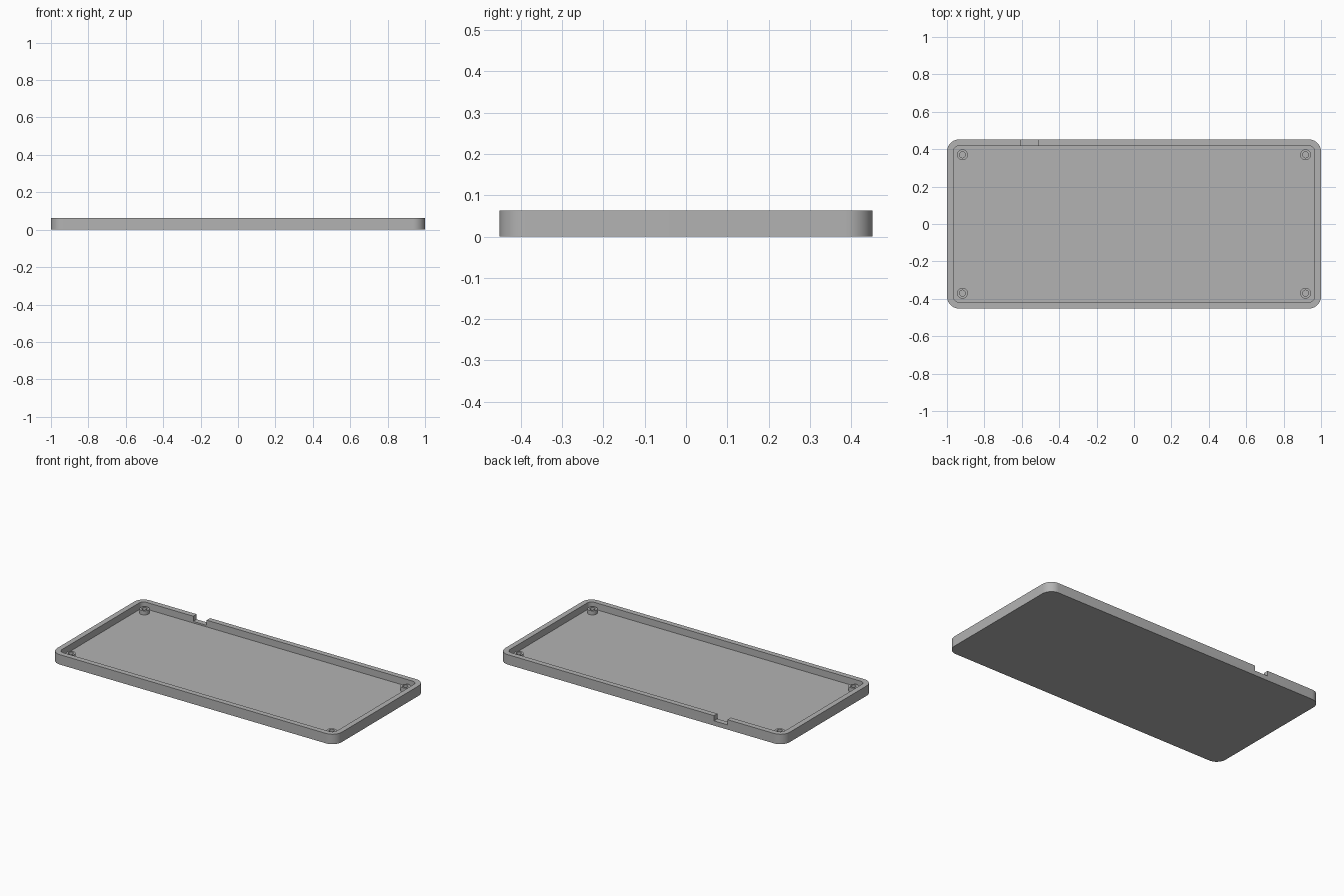
import bpy, bmesh, math

old = bpy.data.objects.get("Cube")
if old:
    bpy.data.objects.remove(old, do_unlink=True)

HEIGHT, FLOOR = 0.063, 0.02
WALL = 0.034
HALF_X, HALF_Y = 1.0, 0.452

grey = bpy.data.materials.new("plain grey")
grey.use_nodes = True
colour = (0.45, 0.45, 0.45, 1)
grey.diffuse_color = colour
grey.node_tree.nodes["Principled BSDF"].inputs["Base Color"].default_value = colour


def make_object(name, bm):
    bmesh.ops.recalc_face_normals(bm, faces=bm.faces)
    mesh = bpy.data.meshes.new(name)
    bm.to_mesh(mesh)
    bm.free()
    mesh.materials.append(grey)
    obj = bpy.data.objects.new(name, mesh)
    bpy.context.collection.objects.link(obj)
    return obj


def rounded_outline(hx, hy, r, steps=12):
    points = []
    for i, (sx, sy) in enumerate([(1, 1), (-1, 1), (-1, -1), (1, -1)]):
        for k in range(steps + 1):
            a = math.pi / 2 * (i + k / steps)
            points.append((sx * (hx - r) + r * math.cos(a), sy * (hy - r) + r * math.sin(a)))
    return points


def slab(name, outline, z0, z1):
    bm = bmesh.new()
    base = bm.faces.new([bm.verts.new((x, y, z0)) for x, y in outline])
    top = bmesh.ops.extrude_face_region(bm, geom=[base], use_keep_orig=True)
    verts = [v for v in top["geom"] if isinstance(v, bmesh.types.BMVert)]
    bmesh.ops.translate(bm, verts=verts, vec=(0, 0, z1 - z0))
    return make_object(name, bm)


def cut(target, cutter):
    mod = target.modifiers.new("cut", "BOOLEAN")
    mod.operation, mod.solver, mod.object = "DIFFERENCE", "EXACT", cutter
    bpy.context.view_layer.objects.active = target
    bpy.ops.object.modifier_apply(modifier=mod.name)
    bpy.data.objects.remove(cutter, do_unlink=True)


def smooth(obj):
    bpy.ops.object.select_all(action="DESELECT")
    obj.select_set(True)
    bpy.context.view_layer.objects.active = obj
    bpy.ops.object.shade_smooth_by_angle(angle=math.radians(30))


# Shallow tray with rounded corners
tray = slab("tray", rounded_outline(HALF_X, HALF_Y, 0.065), 0, HEIGHT)
cut(tray, slab("pocket", rounded_outline(HALF_X - WALL, HALF_Y - WALL, 0.032), FLOOR, HEIGHT + 0.1))

# Cable notch through the back wall
notch = [(-0.607, 0.435 - WALL), (-0.513, 0.435 - WALL), (-0.513, 0.5), (-0.607, 0.5)]
cut(tray, slab("notch", notch, 0.03, HEIGHT + 0.1))
smooth(tray)


# Hollow screw posts in the four corners
def screw_post(name, x, y, outer=0.029, inner=0.016, top=0.046, sides=32):
    bm = bmesh.new()
    profile = [(inner, FLOOR), (outer, FLOOR), (outer, top), (inner, top)]
    rings = []
    for r, z in profile:
        angles = [2 * math.pi * k / sides for k in range(sides)]
        rings.append([bm.verts.new((x + r * math.cos(a), y + r * math.sin(a), z)) for a in angles])
    for i in range(len(rings)):
        a, b = rings[i], rings[(i + 1) % len(rings)]
        for k in range(sides):
            n = (k + 1) % sides
            bm.faces.new((a[k], a[n], b[n], b[k]))
    smooth(make_object(name, bm))


for side, sx in (("left", 1), ("right", -1)):
    for end, sy in (("front", -1), ("back", 1)):
        screw_post(f"{end}_{side}_screw_post", sx * 0.917, sy * 0.37)
